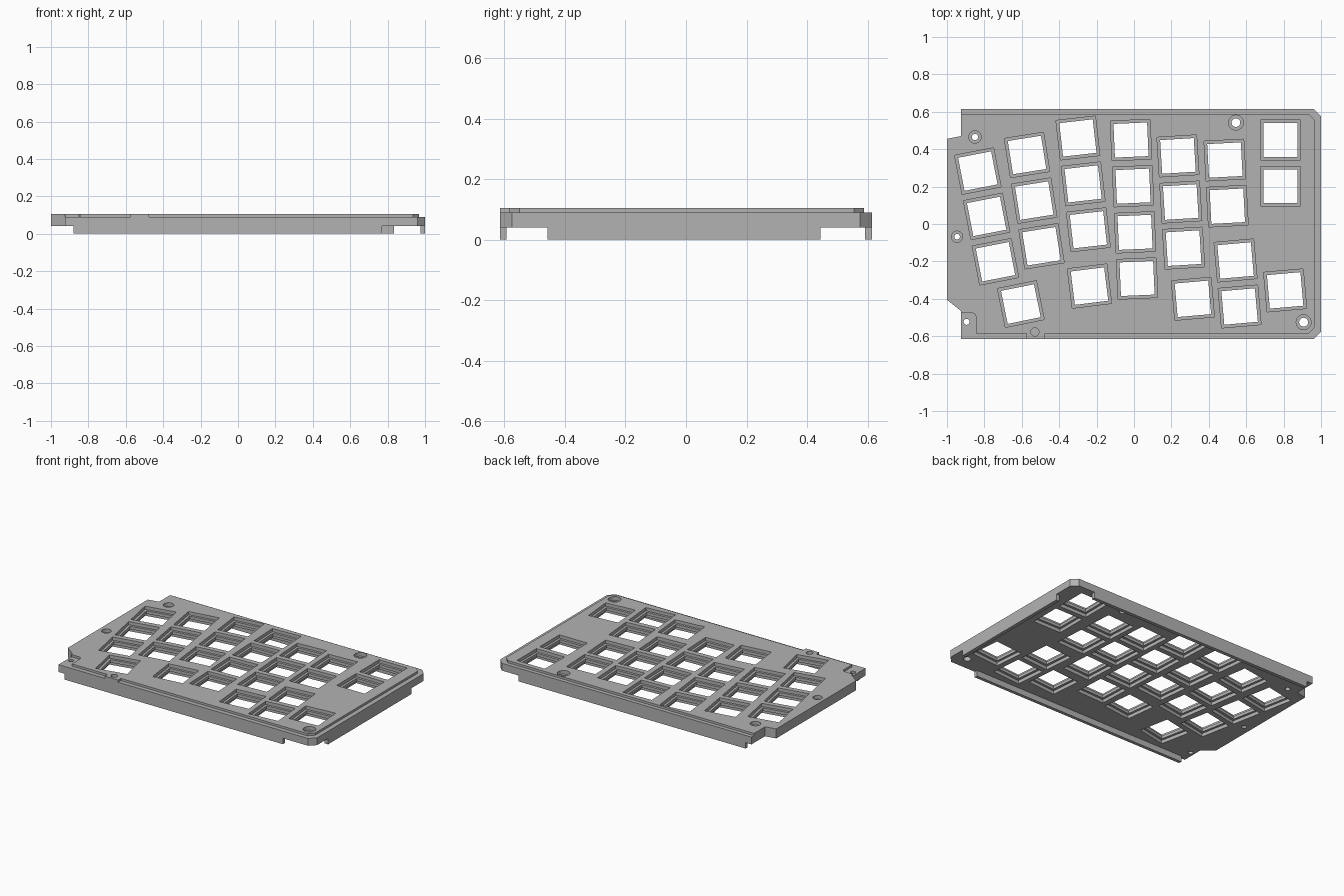
import bpy, bmesh, math

if "Cube" in bpy.data.objects:
    bpy.data.objects.remove(bpy.data.objects["Cube"], do_unlink=True)

GREY = (0.45, 0.45, 0.45, 1)
grey = bpy.data.materials.new("plate_grey")
grey.use_nodes = True
grey.diffuse_color = GREY
grey.node_tree.nodes["Principled BSDF"].inputs["Base Color"].default_value = GREY

TOP, LEDGE, UNDER = 0.105, 0.09, 0.04


def prism(name, outlines, z0, z1):
    """Extrude one or more closed 2D outlines from z0 to z1."""
    bm = bmesh.new()
    for pts in outlines:
        face = bm.faces.new([bm.verts.new((x, y, z0)) for x, y in pts])
        # Keep the base face so that the prism is closed
        out = bmesh.ops.extrude_face_region(bm, geom=[face], use_keep_orig=True)
        verts = [v for v in out["geom"] if isinstance(v, bmesh.types.BMVert)]
        bmesh.ops.translate(bm, verts=verts, vec=(0, 0, z1 - z0))
    bmesh.ops.recalc_face_normals(bm, faces=bm.faces)
    mesh = bpy.data.meshes.new(name)
    bm.to_mesh(mesh)
    bm.free()
    mesh.materials.append(grey)
    ob = bpy.data.objects.new(name, mesh)
    bpy.context.collection.objects.link(ob)
    return ob


def circle(x, y, r, n=24, start=0):
    angles = [start + math.tau * i / n for i in range(n)]
    return [(x + r * math.cos(a), y + r * math.sin(a)) for a in angles]


def square(x, y, tilt, size):
    return circle(x, y, size / math.sqrt(2), 4, math.radians(45 + tilt))


def rect(x0, x1, y0, y1):
    return [(x0, y0), (x1, y0), (x1, y1), (x0, y1)]


def cut(target, name, outlines, z0, z1):
    cutter = prism(name, outlines, z0, z1)
    mod = target.modifiers.new(name, 'BOOLEAN')
    mod.operation, mod.solver, mod.object = 'DIFFERENCE', 'EXACT', cutter
    bpy.context.view_layer.objects.active = target
    bpy.ops.object.modifier_apply(modifier=name)
    bpy.data.objects.remove(cutter, do_unlink=True)


# Main plate
plate = prism("switch_plate", [[
    (-0.925, 0.615), (-0.925, 0.47), (-1, 0.455), (-1, -0.405), (-0.925, -0.465),
    (-0.925, -0.615), (0.96, -0.615), (1, -0.575), (1, 0.575), (0.96, 0.615)]],
    UNDER, TOP)

# Lowered ledge around the rim, leaving a raised tab at the front
cut(plate, "rim_ledge", [
    [(-0.95, 0.588), (0.935, 0.588), (0.968, 0.555), (0.968, -0.55), (0.935, -0.585),
     (-0.475, -0.585), (-0.475, -0.7), (1.1, -0.7), (1.1, 0.7), (-0.95, 0.7)],
    [(-0.575, -0.585), (-0.845, -0.585), (-0.845, -0.495), (-0.851, -0.481),
     (-0.865, -0.475), (-0.95, -0.475), (-0.95, -0.7), (-0.575, -0.7)]], LEDGE, 0.2)

# Key columns: x and y of the top key, tilt, number of keys
columns = [(-0.835, 0.283, 11, 3), (-0.572, 0.369, 9, 3), (-0.3, 0.46, 6.5, 3),
           (-0.016, 0.449, 2.5, 4), (0.235, 0.364, 3.5, 3), (0.486, 0.342, 3, 2),
           (0.783, 0.449, 0, 2), (0.543, -0.195, 5, 2),
           (-0.605, -0.428, 11.5, 1), (-0.238, -0.332, 7, 1),
           (0.315, -0.4, 5, 1), (0.808, -0.355, 5, 1)]
PITCH = 0.247
keys = []
for x, y, tilt, count in columns:
    a = math.radians(tilt)
    keys += [(x + i * PITCH * math.sin(a), y - i * PITCH * math.cos(a), tilt)
             for i in range(count)]

# Screw holes: x, y, head radius, shaft radius
screws = [(-0.85, 0.465, 0.033, 0.017), (0.545, 0.542, 0.04, 0.023),
          (-0.946, -0.068, 0.03, 0.015), (0.907, -0.525, 0.04, 0.024)]

wide = [square(*k, 0.212) for k in keys]
cut(plate, "key_recess_top", wide, 0.083, 0.2)
cut(plate, "key_recess_under", wide, 0, 0.063)
cut(plate, "key_opening", [square(*k, 0.18) for k in keys], 0, 0.2)
cut(plate, "screw_head", [circle(x, y, r) for x, y, r, _ in screws], 0.08, 0.2)
cut(plate, "screw_shaft", [circle(x, y, r) for x, y, _, r in screws]
    + [circle(-0.895, -0.523, 0.016)], 0, 0.2)
cut(plate, "front_dimple", [circle(-0.53, -0.577, 0.022)], 0.085, 0.2)

# Skirt rails below the plate
prism("front_rail", [rect(-0.88, 0.77, -0.615, -0.593)], 0, UNDER)
prism("back_rail", [rect(-0.88, 0.835, 0.591, 0.615)], 0, UNDER)
prism("left_side_rail", [rect(0.975, 1, -0.457, 0.445)], 0, UNDER)
